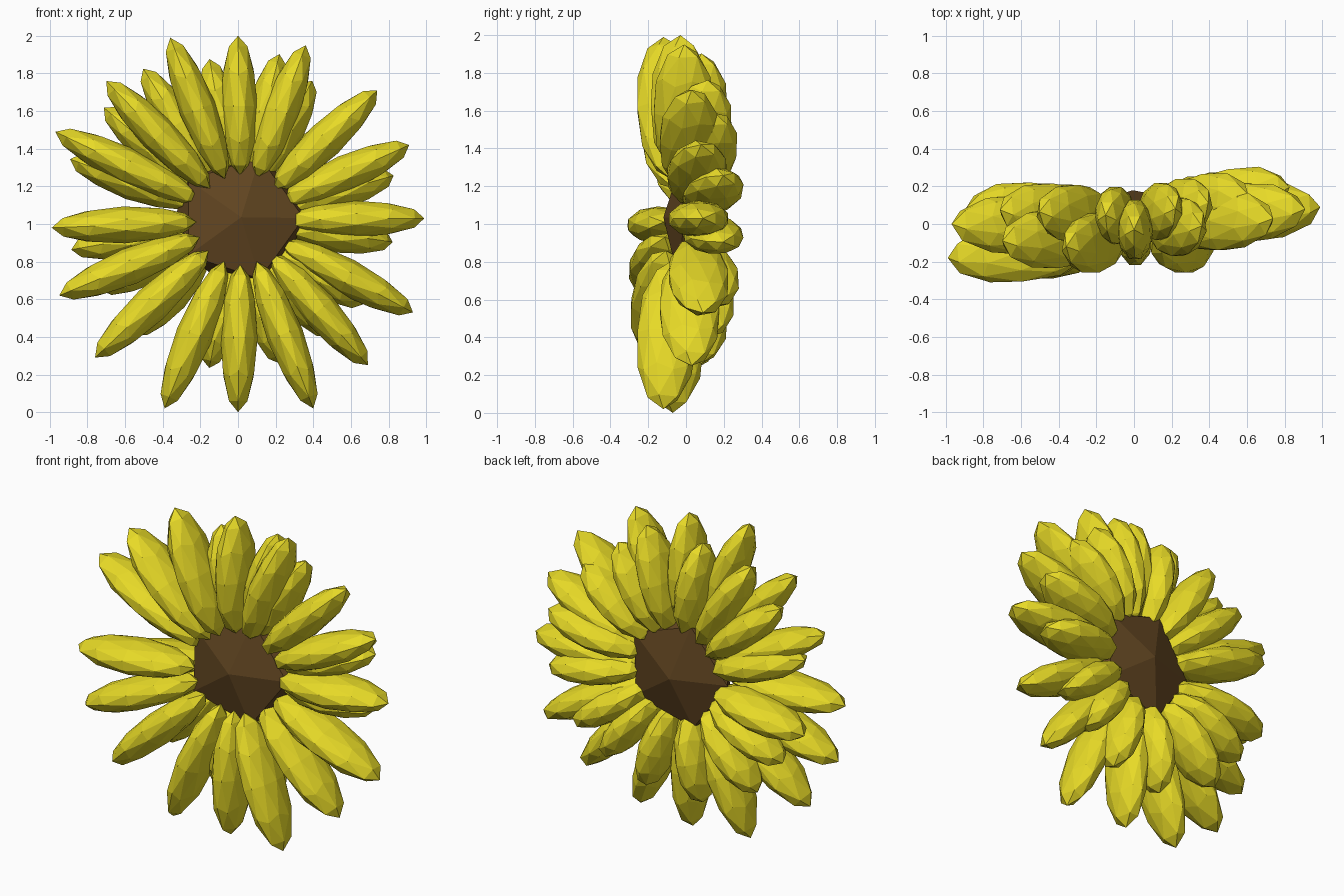
import bpy
import bmesh
from math import radians, cos, sin
from mathutils import Vector, Matrix

if "Cube" in bpy.data.objects:
    bpy.data.objects.remove(bpy.data.objects["Cube"])


def material(name, color):
    m = bpy.data.materials.new(name)
    m.diffuse_color = color
    m.use_nodes = True
    m.node_tree.nodes["Principled BSDF"].inputs["Base Color"].default_value = m.diffuse_color
    return m


yellow = material("petal_yellow", (0.80, 0.70, 0.02, 1))
brown = material("seed_brown", (0.12, 0.06, 0.015, 1))
CX, CZ = 0.015, 1.02


def faceted_ball(name, center, axis, front, size, mat, detail=2):
    """Stretched icosphere: size = (toward front, sideways, along axis)."""
    z = axis.normalized()
    y = z.cross(front).normalized()
    x = y.cross(z)
    rot = Matrix((x, y, z)).transposed().to_4x4()
    bm = bmesh.new()
    bmesh.ops.create_icosphere(bm, subdivisions=detail, radius=1)
    bm.transform(Matrix.Translation(center) @ rot @ Matrix.Diagonal((*size, 1)))
    bmesh.ops.recalc_face_normals(bm, faces=bm.faces)
    mesh = bpy.data.meshes.new(name)
    bm.to_mesh(mesh)
    bm.free()
    mesh.materials.append(mat)
    bpy.context.collection.objects.link(bpy.data.objects.new(name, mesh))


def petal(name, tip, base, width, depth):
    faceted_ball(name, (tip + base) / 2, tip - base, Vector((0, -1, 0)),
                 (depth, width, (tip - base).length / 2), yellow)


# Seed head: coarse ball with its pole facing the front
faceted_ball("seed_head", Vector((0.005, 0.03, 1.03)), Vector((0.08, -1, 0.04)),
             Vector((1, 0, 0)), (0.38, 0.38, 0.15), brown, 1)

# Front ring of long petals: tip positions (x, y, z)
front_tips = [(0, -0.03, 2.0), (0.36, -0.01, 1.95), (0.74, 0.03, 1.71),
              (0.91, 0.08, 1.42), (0.99, 0.09, 1.03), (0.93, 0.09, 0.53),
              (0.69, 0.03, 0.25), (0.40, -0.12, 0.02), (0, -0.07, 0.0),
              (-0.39, -0.09, 0.02), (-0.76, -0.16, 0.29), (-0.95, -0.17, 0.62),
              (-0.99, -0.18, 0.98), (-0.97, 0.0, 1.49), (-0.70, -0.09, 1.76),
              (-0.36, -0.12, 1.99)]
for i, (x, y, z) in enumerate(front_tips):
    d = Vector((x - CX, 0, z - CZ)).normalized() * 0.235
    petal(f"front_petal_{i + 1}", Vector((x, y, z)),
          Vector((CX + d.x, 0.6 * y - 0.01, CZ + d.z)), 0.098, 0.165)

# Back ring of shorter petals: (angle, tip radius)
back_tips = [(16, 0.86), (43, 0.83), (62, 0.84), (76, 0.91), (100, 0.87),
             (122, 0.95), (140, 0.93), (160, 0.95), (190, 0.90), (207, 0.82),
             (228, 0.82), (259, 0.80), (286, 0.79), (308, 0.78), (326, 0.80),
             (352, 0.83)]
for i, (a, r) in enumerate(back_tips):
    c, s = cos(radians(a)), sin(radians(a))

    def point(rad):
        x = rad * c
        return Vector((x, 0.04 + 0.07 * x + 0.12 * abs(x), CZ + rad * s))

    petal(f"back_petal_{i + 1}", point(r), point(0.25), 0.098, 0.16)
